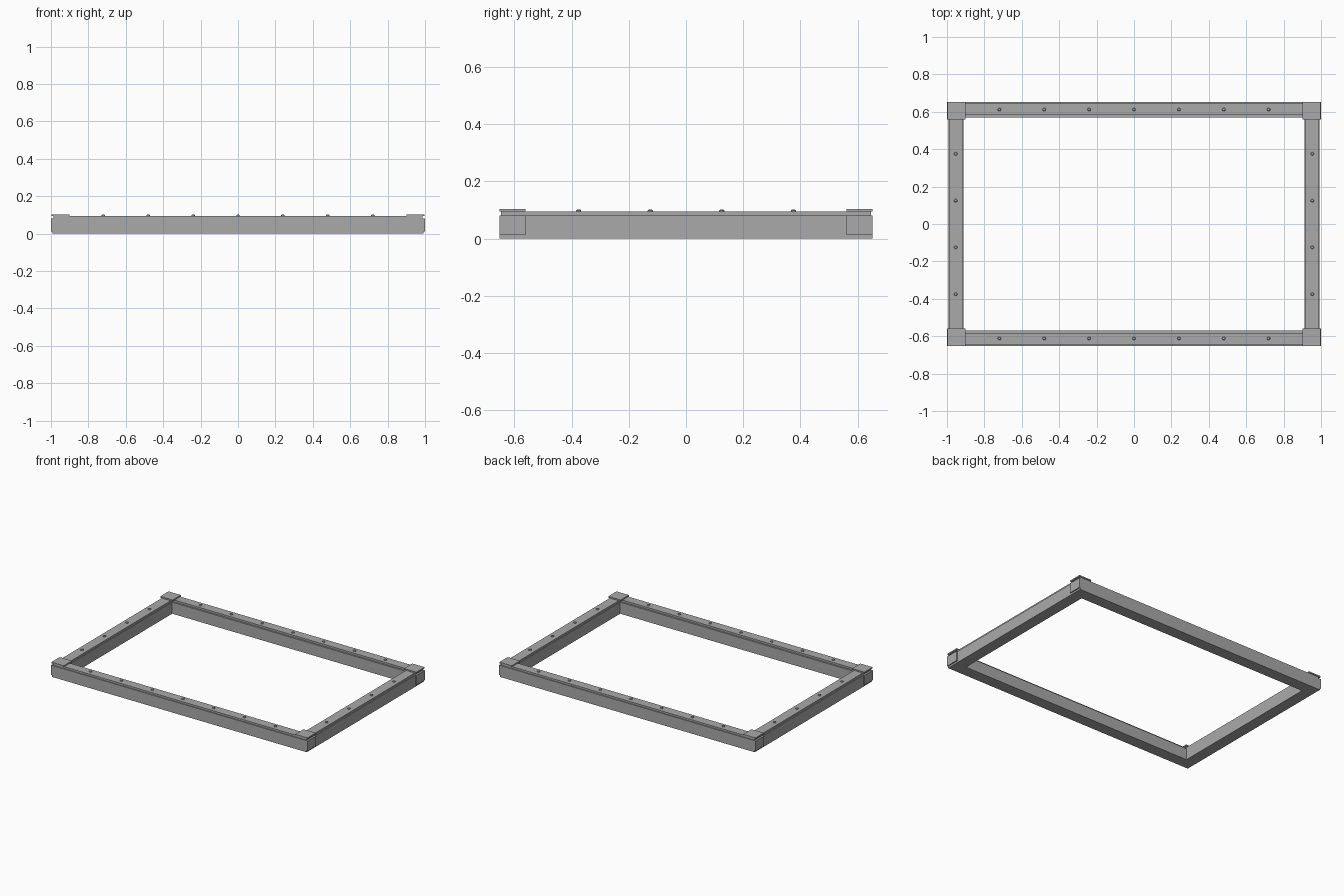
import bpy, bmesh, math
from mathutils import Matrix

if "Cube" in bpy.data.objects:
    bpy.data.objects.remove(bpy.data.objects["Cube"])

grey = bpy.data.materials.new("steel grey")
grey.diffuse_color = (0.40, 0.40, 0.40, 1)
grey.use_nodes = True
grey.node_tree.nodes["Principled BSDF"].inputs["Base Color"].default_value = grey.diffuse_color


def finish(name, bm):
    mesh = bpy.data.meshes.new(name)
    bm.to_mesh(mesh)
    bm.free()
    mesh.materials.append(grey)
    ob = bpy.data.objects.new(name, mesh)
    bpy.context.collection.objects.link(ob)
    return ob


def box(name, x, y, z):
    """Box from sorted (min, max) ranges."""
    (x0, x1), (y0, y1) = sorted(x), sorted(y)
    bm = bmesh.new()
    bmesh.ops.create_cube(bm, size=1)
    for v in bm.verts:
        v.co = (x1 if v.co.x > 0 else x0,
                y1 if v.co.y > 0 else y0,
                z[1] if v.co.z > 0 else z[0])
    return finish(name, bm)


def bolt(name, x, y):
    """Low button head with a narrower crown."""
    bm = bmesh.new()
    for r0, r1, z0, z1 in ((0.009, 0.009, 0.092, 0.098), (0.009, 0.006, 0.098, 0.101)):
        bmesh.ops.create_cone(bm, cap_ends=True, segments=16, radius1=r0, radius2=r1,
                              depth=z1 - z0,
                              matrix=Matrix.Translation((x, y, (z0 + z1) / 2)))
    # merge the two stages and drop the hidden caps between them
    bmesh.ops.remove_doubles(bm, verts=bm.verts, dist=0.0001)
    inner = [f for f in bm.faces
             if len(f.verts) > 4 and abs(f.calc_center_median().z - 0.098) < 0.001]
    bmesh.ops.delete(bm, geom=inner, context='FACES_ONLY')
    return finish(name, bm)


for s, side in ((-1, "front"), (1, "back")):
    # long rails with their top strips and bolts
    box(side + "_rail", (-0.992, 0.992), (s * 0.57, s * 0.652), (0, 0.081))
    box(side + "_top_strip", (-0.987, 0.987), (s * 0.582, s * 0.646), (0.081, 0.094))
    for i in range(-3, 4):
        bolt(side + "_bolt", i * 0.24, s * 0.612)

for s, side in ((-1, "left"), (1, "right")):
    # short rails with their top strips and bolts
    box(side + "_rail", (s * 0.912, s * 0.992), (-0.57, 0.57), (0, 0.081))
    box(side + "_top_strip", (s * 0.917, s * 0.986), (-0.582, 0.582), (0.081, 0.094))
    for i in range(4):
        bolt(side + "_bolt", s * 0.953, (i - 1.5) * 0.25)
    # corner cover plates and end plates
    for t, end in ((-1, "front"), (1, "back")):
        box(f"{end}_{side}_corner_plate", (s * 0.902, s * 0.998),
            (t * 0.56, t * 0.652), (0.094, 0.103))
        box(f"{end}_{side}_end_plate", (s * 0.992, s * 1.0),
            (t * 0.56, t * 0.652), (0.012, 0.081))
